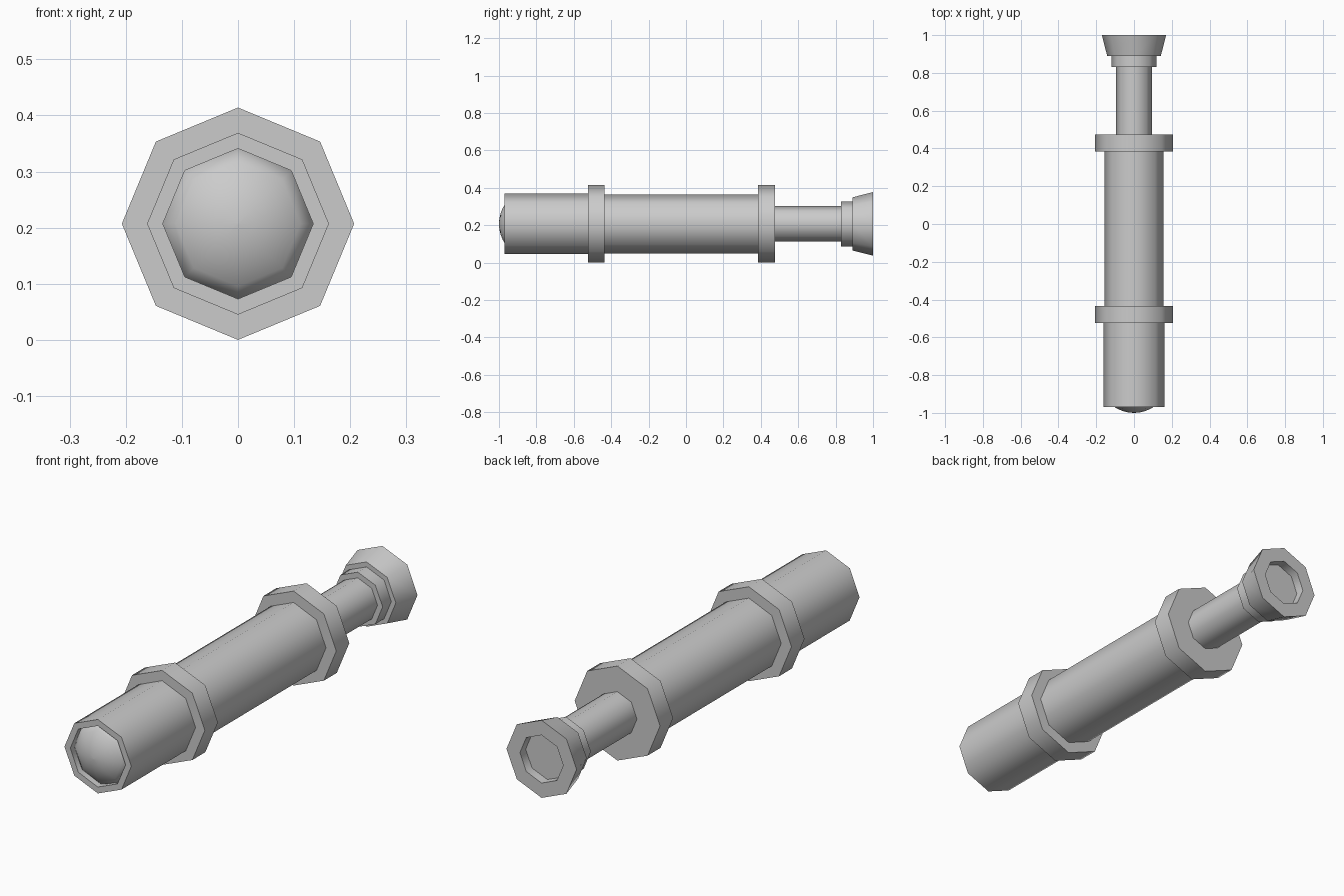
import bpy, bmesh, math

SIDES = 8
AXIS_Z = 0.207

cube = bpy.data.objects.get("Cube")
if cube:
    bpy.data.objects.remove(cube, do_unlink=True)

grey = bpy.data.materials.new("plain_grey")
grey.use_nodes = True
grey.diffuse_color = (0.6, 0.6, 0.6, 1)
grey.node_tree.nodes["Principled BSDF"].inputs["Base Color"].default_value = (0.6, 0.6, 0.6, 1)


def lathe(name, profile):
    """Turn (radius, y) points around the long axis, with a point of the octagon on top."""
    bm = bmesh.new()
    rings = []
    for r, y in profile:
        angles = [math.tau * i / SIDES for i in range(SIDES)]
        rings.append([bm.verts.new((r * math.sin(a), y, AXIS_Z + r * math.cos(a))) for a in angles])
    for a, b in zip(rings, rings[1:]):
        for i in range(SIDES):
            j = (i + 1) % SIDES
            bm.faces.new((a[i], a[j], b[j], b[i]))
    bm.faces.new(rings[0])
    bm.faces.new(rings[-1])
    bmesh.ops.recalc_face_normals(bm, faces=bm.faces)
    mesh = bpy.data.meshes.new(name)
    bm.to_mesh(mesh)
    bm.free()
    mesh.materials.append(grey)
    obj = bpy.data.objects.new(name, mesh)
    bpy.context.collection.objects.link(obj)
    bpy.ops.object.select_all(action='DESELECT')
    obj.select_set(True)
    bpy.context.view_layer.objects.active = obj
    bpy.ops.object.shade_smooth_by_angle(angle=math.radians(60))
    return obj


# Front barrel with a recess for the lens
lathe("front_barrel", [(0.134, -0.93), (0.134, -0.97), (0.162, -0.97), (0.162, -0.48)])

# Domed lens, a shallow cap of a sphere
R = 0.19
steps = [math.asin(0.134 / R) * k / 5 for k in range(5, 0, -1)]
dome = [(R * math.sin(t), -1 + R * (1 - math.cos(t))) for t in steps]
lathe("lens", [(0.134, -0.93)] + dome + [(0.002, -1.0)])

# Main barrel and the two raised bands
lathe("main_barrel", [(0.157, -0.48), (0.157, 0.43)])
for name, y in (("front_band", -0.525), ("rear_band", 0.385)):
    lathe(name, [(0.207, y), (0.207, y + 0.09)])

# Sliding draw tube and its collar
lathe("draw_tube", [(0.095, 0.43), (0.095, 0.86)])
lathe("collar", [(0.12, 0.83), (0.12, 0.9)])

# Flared eyepiece with a hollow end
lathe("eyepiece", [(0.142, 0.89), (0.17, 1.0), (0.105, 1.0), (0.105, 0.96)])
